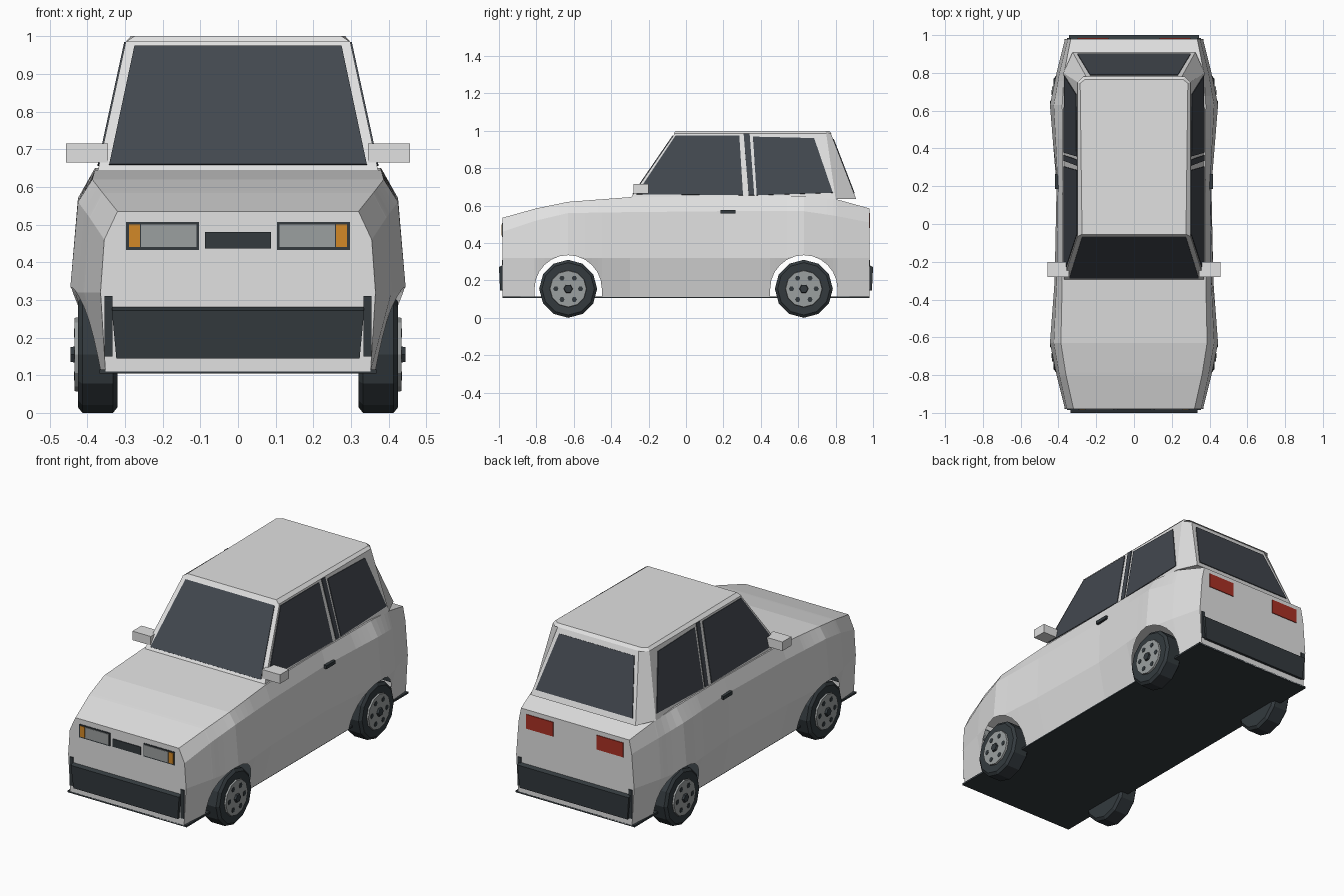
import bpy, bmesh, math
from mathutils import Vector

cube = bpy.data.objects.get("Cube")
if cube:
    bpy.data.objects.remove(cube, do_unlink=True)


def material(name, r, g, b):
    m = bpy.data.materials.new(name)
    m.use_nodes = True
    m.diffuse_color = (r, g, b, 1)
    m.node_tree.nodes["Principled BSDF"].inputs["Base Color"].default_value = (r, g, b, 1)
    return m


PAINT = material("pale_paint", .75, .75, .75)
GLASS = material("dark_glass", .055, .064, .078)
RUBBER = material("black_rubber", .033, .042, .048)
METAL = material("lamp_and_hub_grey", .33, .35, .35)
AMBER = material("amber_lamp", .65, .25, .02)
RED = material("red_lamp", .4, .03, .018)


def mesh(name, verts, faces, mat):
    bm = bmesh.new()
    vs = [bm.verts.new(v) for v in verts]
    for f in faces:
        bm.faces.new([vs[i] for i in f])
    bmesh.ops.remove_doubles(bm, verts=bm.verts, dist=1e-5)
    bmesh.ops.dissolve_degenerate(bm, edges=bm.edges, dist=1e-5)
    bmesh.ops.recalc_face_normals(bm, faces=bm.faces)
    data = bpy.data.meshes.new(name)
    bm.to_mesh(data)
    bm.free()
    data.materials.append(mat)
    ob = bpy.data.objects.new(name, data)
    bpy.context.collection.objects.link(ob)
    return ob


def loft(name, rings, mat):
    """Closed solid through rings that have equal point counts."""
    n = len(rings[0])
    verts = [p for ring in rings for p in ring]
    faces = [(k * n + i, k * n + (i + 1) % n, (k + 1) * n + (i + 1) % n, (k + 1) * n + i)
             for k in range(len(rings) - 1) for i in range(n)]
    faces += [tuple(range(n)), tuple(range(len(verts) - n, len(verts)))]
    return mesh(name, verts, faces, mat)


def plate(name, pts, mat, out, lift=.004):
    """Thin panel lying on a surface, raised toward the outward direction."""
    pts = [Vector(p) for p in pts]
    n = (pts[1] - pts[0]).cross(pts[2] - pts[0]).normalized()
    if n.dot(Vector(out)) < 0:
        n = -n
    return loft(name, [[p - n * .002 for p in pts], [p + n * lift for p in pts]], mat)


def box(name, x0, x1, y0, y1, z0, z1, mat):
    return loft(name, [[(x0, y0, z), (x1, y0, z), (x1, y1, z), (x0, y1, z)] for z in (z0, z1)], mat)


def rect(x0, x1, y, z0, z1):
    return [(x0, y, z0), (x1, y, z0), (x1, y, z1), (x0, y, z1)]


# Body stations: y, top z, top half width, shoulder z, shoulder width, crease width, sill width
STATIONS = [
    (-.98, .535, .32, .46, .355, .365, .352),
    (-.80, .585, .36, .52, .395, .41, .365),
    (-.63, .62, .387, .56, .425, .445, .37),
    (-.30, .645, .38, .565, .41, .42, .37),
    (.20, .65, .377, .57, .403, .41, .37),
    (.63, .65, .38, .57, .425, .445, .37),
    (.80, .635, .37, .545, .395, .41, .365),
    (.98, .585, .335, .51, .35, .365, .352),
]
SILL, CREASE, AXLE, WHEEL_Z, ARCH = .11, .32, .63, .155, .18


def station(y):
    for a, b in zip(STATIONS, STATIONS[1:]):
        if y <= b[0]:
            t = (y - a[0]) / (b[0] - a[0])
            return [p + (q - p) * t for p, q in zip(a, b)]
    return list(STATIONS[-1])


def half_section(y, low):
    y, tz, tw, sz, sw, cw, bw = station(y)
    low_w = bw + (cw - bw) * min(1, (low - SILL) / (CREASE - SILL))
    return [(low_w, y, low), (cw, y, max(CREASE, low)), (sw, y, sz), (tw, y, tz)]


# Columns along the car; the lower edge follows the wheel arches
columns = [(s[0], SILL) for s in STATIONS if abs(abs(s[0]) - AXLE) > ARCH]
for c in (-AXLE, AXLE):
    columns += [(c - ARCH, SILL), (c + ARCH + .0001, SILL)]
    for i in range(13):
        a = math.pi * i / 12
        columns.append((c - ARCH * math.cos(a) + (.0001 if i == 0 else 0),
                        WHEEL_Z + ARCH * math.sin(a)))
columns.sort()

verts, faces = [], []
for y, low in columns:
    half = half_section(y, low)
    verts += half + [(-x, yy, z) for x, yy, z in reversed(half)]
for k in range(len(columns) - 1):
    faces += [(k * 8 + i, k * 8 + i + 1, k * 8 + i + 9, k * 8 + i + 8) for i in range(7)]
faces += [tuple(range(8)), tuple(range(len(verts) - 8, len(verts)))]
mesh("body_shell", verts, faces, PAINT)
box("floor_pan", -.368, .368, -.98, .98, .105, .115, RUBBER)

# Cabin with chamfered rear corners, and roof cap
base = [(.374, -.30), (.374, .80), (.325, .91)]
roof = [(.298, -.06), (.298, .75), (.25, .775)]


def ring(pts, z):
    return [(x, y, z) for x, y in pts] + [(-x, y, z) for x, y in reversed(pts)]


loft("cabin", [ring(base, .635), ring(roof, .985)], PAINT)
cap = [(.298, -.065), (.298, .75), (.27, .78)]
top = [(.275, -.055), (.285, .745), (.26, .765)]
loft("roof_cap", [ring(cap, .985), ring(top, 1.0)], PAINT)


def on_side(s, y, z):
    return (s * (.374 - .076 * (z - .635) / .35), y, z)


def on_end(x, z, y0, y1):
    return (x, y0 + (y1 - y0) * (z - .635) / .35, z)


# Windscreen and rear window
for name, y0, y1, wb, wt, zb, zt in (("windscreen", -.30, -.06, .342, .275, .658, .973),
                                     ("rear_window", .91, .775, .30, .232, .665, .955)):
    plate(name, [on_end(x, z, y0, y1) for x, z in ((-wb, zb), (wb, zb), (wt, zt), (-wt, zt))],
          GLASS, (0, y0, .1))

# Parts mirrored on both sides
SIDE_PANES = {
    "front_side_window": [(-.265, .66), (.305, .655), (.285, .975), (-.055, .975)],
    "door_pillar_strip": [(.335, .655), (.365, .655), (.34, .984), (.308, .984)],
    "rear_side_window": [(.378, .655), (.785, .668), (.685, .96), (.358, .968)],
}
for s, side in ((1, "left"), (-1, "right")):
    for name, pts in SIDE_PANES.items():
        plate(f"{side}_{name}", [on_side(s, y, z) for y, z in pts], GLASS, (s, 0, 0))
    box(f"{side}_mirror", s * .345, s * .457, -.28, -.20, .665, .715, PAINT)
    box(f"{side}_door_handle", s * .39, s * .418, .185, .265, .558, .577, RUBBER)
    # Lamps
    plate(f"{side}_headlamp_frame", rect(s * .104, s * .297, -.98, .433, .507), RUBBER, (0, -1, 0), .003)
    plate(f"{side}_headlamp", rect(s * .11, s * .257, -.98, .44, .5), METAL, (0, -1, 0), .006)
    plate(f"{side}_indicator", rect(s * .26, s * .289, -.98, .44, .5), AMBER, (0, -1, 0), .006)
    plate(f"{side}_tail_lamp", rect(s * .135, s * .30, .98, .48, .56), RED, (0, 1, 0))

plate("grille", rect(-.087, .087, -.98, .436, .48), RUBBER, (0, -1, 0))

# Bumpers with short upright end pieces
for d, end, w in ((-1, "front", .335), (1, "rear", .345)):
    profile = [(.97, .285, 0), (1.0, .272, 0), (.994, .145, -.012), (.97, .145, -.012)]
    loft(f"{end}_bumper", [[(s * (w + dx), d * y, z) for y, z, dx in profile] for s in (-1, 1)], RUBBER)
    for s, side in ((1, "left"), (-1, "right")):
        box(f"{end}_bumper_{side}_end", s * .333, s * .354, d * .96, d * .985, .15, .31, RUBBER)


def disc_rings(s, y, z, sides, steps, turn=0):
    """Rings about the x axis from (x, radius) steps."""
    angles = [2 * math.pi * (i + turn) / sides for i in range(sides)]
    return [[(s * x, y + r * math.cos(a), z + r * math.sin(a)) for a in angles] for x, r in steps]


# Wheels
for s, side in ((1, "left"), (-1, "right")):
    for y, end in ((-AXLE, "front"), (AXLE, "rear")):
        tag = f"{end}_{side}"
        loft(f"{tag}_tyre", disc_rings(s, y, WHEEL_Z, 12, [
            (.32, .14), (.332, .155), (.413, .155), (.425, .14)]), RUBBER)
        loft(f"{tag}_hub", disc_rings(s, y, WHEEL_Z, 12, [(.42, .1), (.434, .097)]), METAL)
        loft(f"{tag}_centre_cap", disc_rings(s, y, WHEEL_Z, 6, [(.43, .026), (.445, .022)]), RUBBER)
        for i in range(6):
            a = math.pi * i / 3
            loft(f"{tag}_hub_hole_{i + 1}", disc_rings(
                s, y + .066 * math.cos(a), WHEEL_Z + .066 * math.sin(a), 6,
                [(.43, .014), (.436, .014)]), RUBBER)
